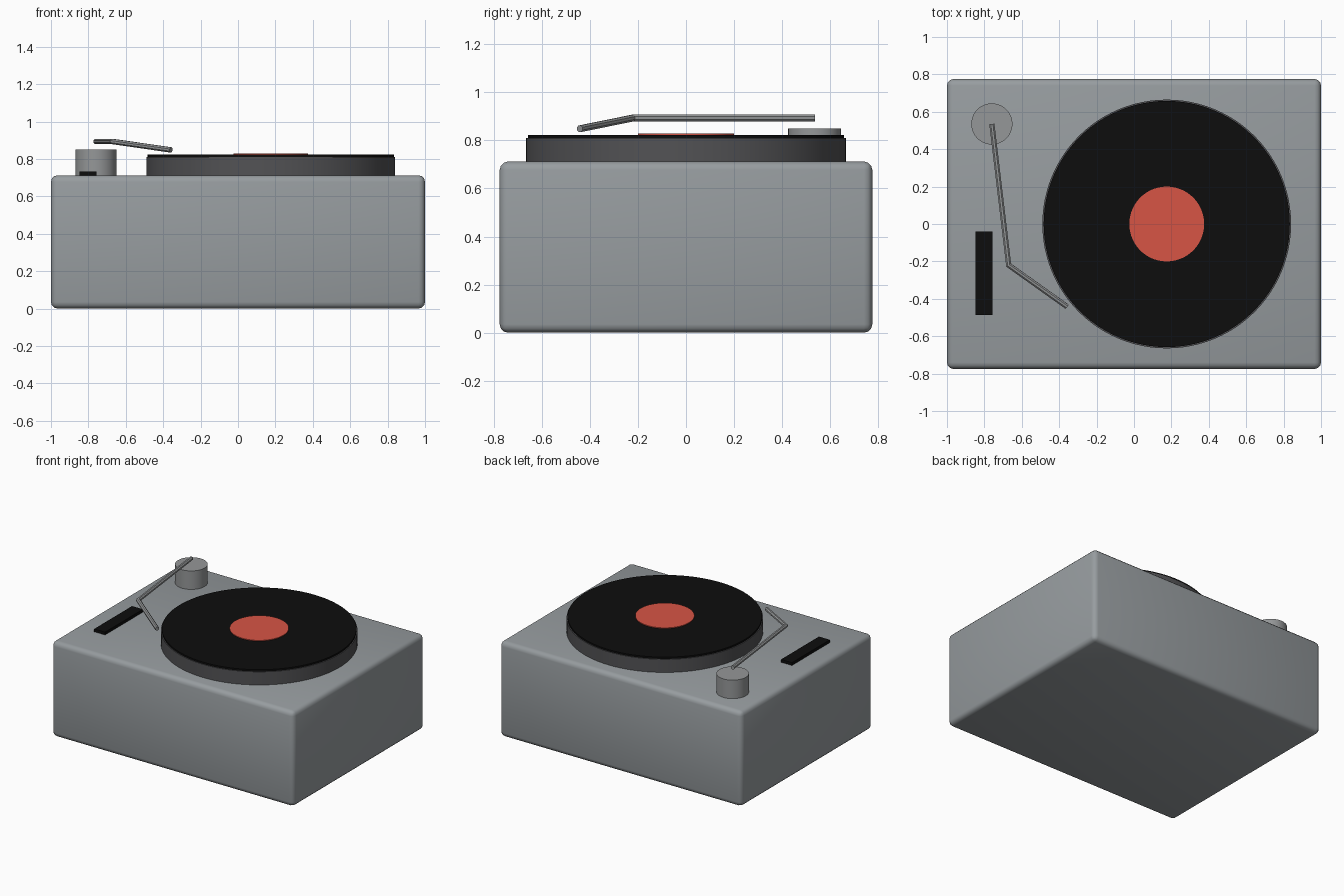
import bpy, bmesh, math
from mathutils import Vector

if "Cube" in bpy.data.objects:
    bpy.data.objects.remove(bpy.data.objects["Cube"])


def material(name, rgb):
    m = bpy.data.materials.new(name)
    m.diffuse_color = (*rgb, 1)
    m.use_nodes = True
    m.node_tree.nodes["Principled BSDF"].inputs["Base Color"].default_value = m.diffuse_color
    return m


GREY = material("case grey", (0.31, 0.335, 0.35))
METAL = material("metal grey", (0.30, 0.31, 0.315))
DARK = material("platter dark grey", (0.085, 0.085, 0.09))
BLACK = material("vinyl black", (0.004, 0.004, 0.004))
RED = material("label red", (0.68, 0.09, 0.06))


def finish(obj, name, mat):
    obj.name = name
    obj.data.materials.clear()
    obj.data.materials.append(mat)
    return obj


def box(name, mat, lo, hi):
    bpy.ops.mesh.primitive_cube_add(size=1, location=[(a + b) / 2 for a, b in zip(lo, hi)])
    o = bpy.context.object
    o.scale = [b - a for a, b in zip(lo, hi)]
    bpy.ops.object.transform_apply(location=False, rotation=False, scale=True)
    return finish(o, name, mat)


def disc(name, mat, x, y, r, z0, z1, sides=96):
    bpy.ops.mesh.primitive_cylinder_add(vertices=sides, radius=r, depth=z1 - z0,
                                        location=(x, y, (z0 + z1) / 2))
    o = finish(bpy.context.object, name, mat)
    bpy.ops.object.shade_smooth_by_angle(angle=math.radians(35))
    return o


# Case with softly rounded edges
case = box("case", GREY, (-1, -0.775, 0), (1, 0.775, 0.712))
bevel = case.modifiers.new("rounded edges", "BEVEL")
bevel.width = 0.035
bevel.segments = 3
for p in case.data.polygons:
    p.use_smooth = True

# Platter, record and label
disc("platter", DARK, 0.175, 0, 0.665, 0.70, 0.81)
disc("record", BLACK, 0.175, 0, 0.658, 0.805, 0.823)
disc("record_label", RED, 0.175, 0, 0.2, 0.82, 0.828)

# Tonearm post and pitch slider
disc("tonearm_post", METAL, -0.76, 0.535, 0.11, 0.70, 0.85, 48)
box("pitch_slider", BLACK, (-0.847, -0.487, 0.70), (-0.757, -0.04, 0.733))

# Tonearm: eight-sided tube mitred along a bent path
path = [Vector(p) for p in ((-0.76, 0.535, 0.893), (-0.67, -0.22, 0.893), (-0.358, -0.442, 0.848))]
dirs = [(b - a).normalized() for a, b in zip(path, path[1:])]
planes = [dirs[0], (dirs[0] + dirs[1]).normalized(), dirs[1]]
bm = bmesh.new()
rings = []
side = dirs[0].cross(Vector((0, 0, 1))).normalized()
up = side.cross(dirs[0])
start = [path[0] + 0.015 * (math.cos(a) * side + math.sin(a) * up)
         for a in (math.tau * (i + 0.5) / 8 for i in range(8))]
points = start
for k in range(3):
    if k:  # slide the ring along the segment onto the next mitre plane
        d, n = dirs[k - 1], planes[k]
        points = [p + d * ((path[k] - p).dot(n) / d.dot(n)) for p in points]
    rings.append([bm.verts.new(p) for p in points])
for r0, r1 in zip(rings, rings[1:]):
    for i in range(8):
        j = (i + 1) % 8
        bm.faces.new((r0[i], r0[j], r1[j], r1[i]))
bm.faces.new(rings[0])
bm.faces.new(rings[-1])
bmesh.ops.recalc_face_normals(bm, faces=bm.faces[:])
mesh = bpy.data.meshes.new("tonearm")
bm.to_mesh(mesh)
bm.free()
arm = bpy.data.objects.new("tonearm", mesh)
bpy.context.collection.objects.link(arm)
finish(arm, "tonearm", METAL)
